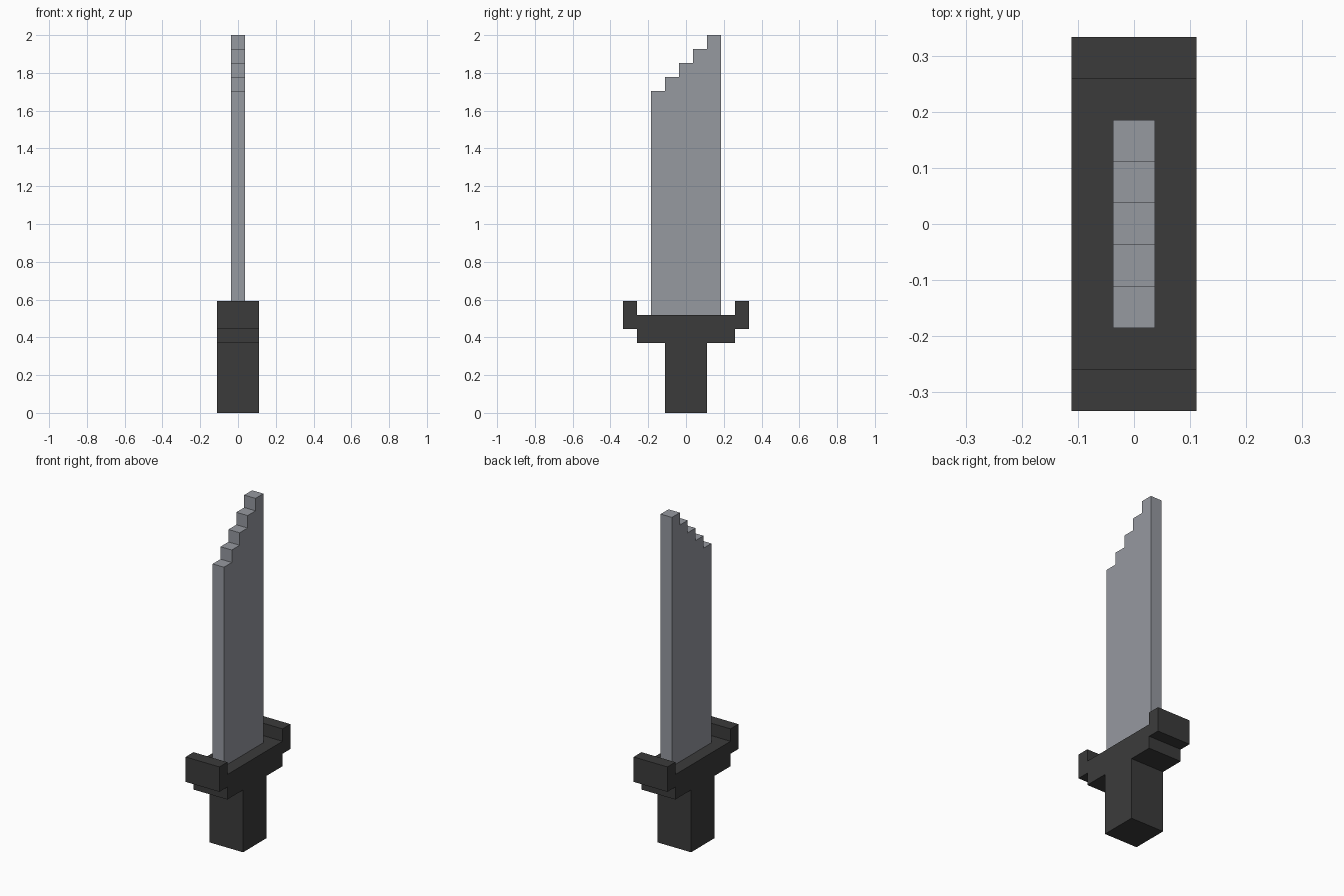
import bpy
import bmesh

old = bpy.data.objects.get("Cube")
if old:
    bpy.data.objects.remove(old, do_unlink=True)

U = 2 / 27  # one block of the stepped design


def material(name, rgb):
    mat = bpy.data.materials.new(name)
    mat.use_nodes = True
    color = (*rgb, 1)
    mat.diffuse_color = color
    mat.node_tree.nodes["Principled BSDF"].inputs["Base Color"].default_value = color
    return mat


def slab(name, profile, width, mat):
    """Extrude a (y, z) outline, in blocks, symmetrically along x."""
    bm = bmesh.new()
    face = bm.faces.new([bm.verts.new((-width / 2 * U, y * U, z * U)) for y, z in profile])
    ext = bmesh.ops.extrude_face_region(bm, geom=[face], use_keep_orig=True)
    moved = [v for v in ext["geom"] if isinstance(v, bmesh.types.BMVert)]
    bmesh.ops.translate(bm, verts=moved, vec=(width * U, 0, 0))
    bmesh.ops.recalc_face_normals(bm, faces=bm.faces)
    mesh = bpy.data.meshes.new(name)
    bm.to_mesh(mesh)
    bm.free()
    mesh.materials.append(mat)
    obj = bpy.data.objects.new(name, mesh)
    bpy.context.collection.objects.link(obj)
    return obj


dark = material("dark grey", (0.044, 0.044, 0.044))
steel = material("steel grey", (0.305, 0.319, 0.352))

# Grip and guard with upturned ends: half outline, mirrored
half = [(1.5, 0), (1.5, 5), (3.5, 5), (3.5, 6), (4.5, 6), (4.5, 8), (3.5, 8), (3.5, 7)]
slab("hilt", half + [(-y, z) for y, z in reversed(half)], 3, dark)

# Blade with a stepped tip rising towards the back
steps = []
for i in range(5):
    steps += [(i - 2.5, 23 + i), (i - 1.5, 23 + i)]
slab("blade", [(2.5, 7), (-2.5, 7)] + steps, 1, steel)
